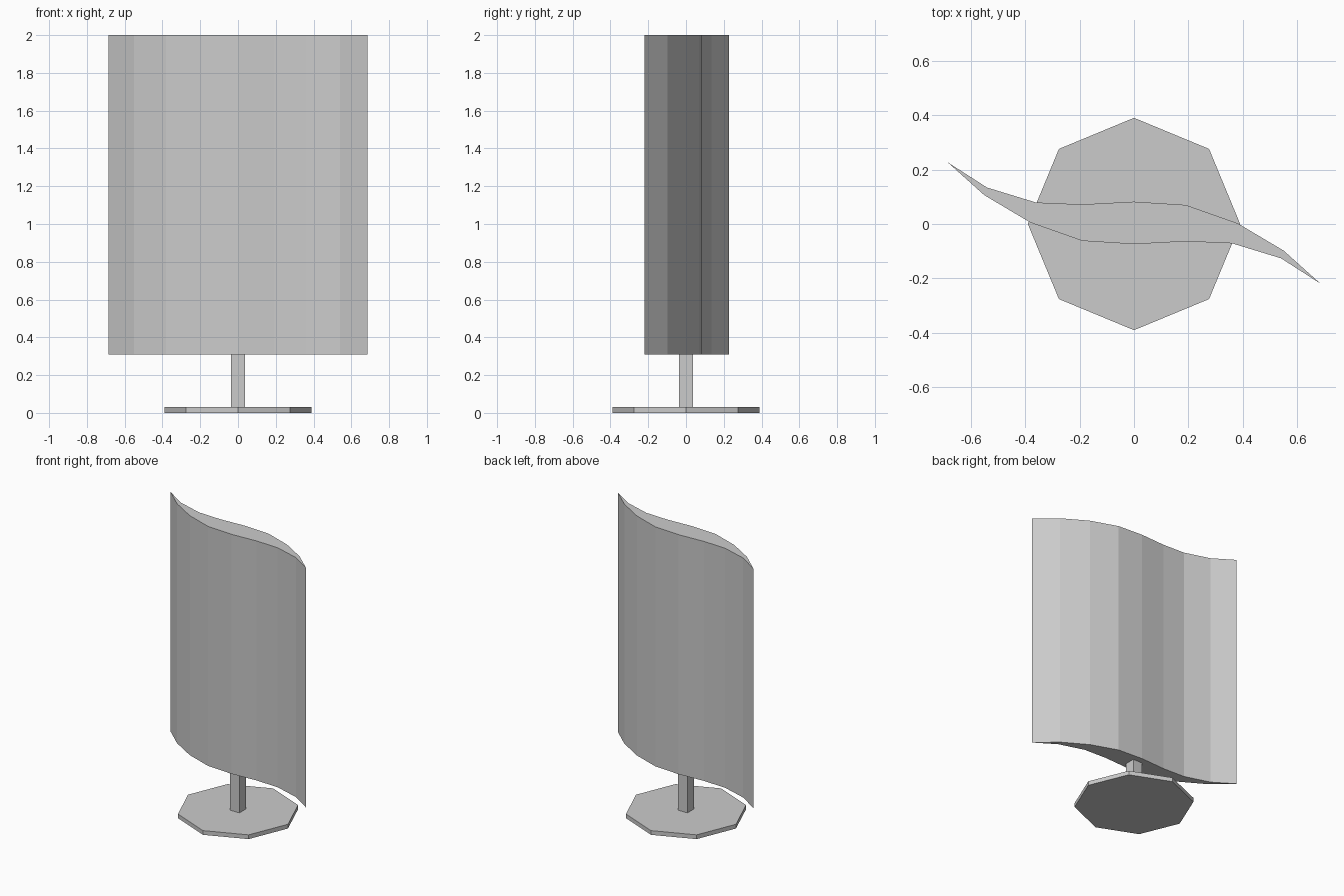
import bpy, bmesh, math

cube = bpy.data.objects.get("Cube")
if cube:
    bpy.data.objects.remove(cube, do_unlink=True)

# Single plain grey finish
grey = bpy.data.materials.new("plain grey")
grey.use_nodes = True
colour = (0.6, 0.6, 0.6, 1)
grey.diffuse_color = colour
grey.node_tree.nodes["Principled BSDF"].inputs["Base Color"].default_value = colour


def prism(name, outline, bottom, top):
    """Extrude a flat outline (counter-clockwise) from bottom to top."""
    bm = bmesh.new()
    face = bm.faces.new([bm.verts.new((x, y, bottom)) for x, y in outline])
    new = bmesh.ops.extrude_face_region(bm, geom=[face], use_keep_orig=True)["geom"]
    verts = [v for v in new if isinstance(v, bmesh.types.BMVert)]
    bmesh.ops.translate(bm, verts=verts, vec=(0, 0, top - bottom))
    bmesh.ops.recalc_face_normals(bm, faces=bm.faces)
    mesh = bpy.data.meshes.new(name)
    bm.to_mesh(mesh)
    bm.free()
    mesh.materials.append(grey)
    obj = bpy.data.objects.new(name, mesh)
    bpy.context.collection.objects.link(obj)
    return obj


def ring(radius, sides, turn=0):
    step = 2 * math.pi / sides
    return [(radius * math.cos(i * step + turn), radius * math.sin(i * step + turn))
            for i in range(sides)]


# Octagonal foot and square post
prism("base", ring(0.39, 8), 0, 0.03)
prism("post", ring(0.0375 * math.sqrt(2), 4, math.pi / 4), 0.03, 0.32)

# S-shaped shade: one side of the outline, the other is its half turn
back = [(-0.685, 0.223), (-0.54, 0.13), (-0.36, 0.075), (-0.19, 0.068),
        (0, 0.078), (0.19, 0.066), (0.38, -0.001), (0.55, -0.102)]
half_turn = [(-x, -y) for x, y in back]
outline = [(x, y + 0.004) for x, y in back + half_turn]
prism("shade", outline[::-1], 0.31, 2)
